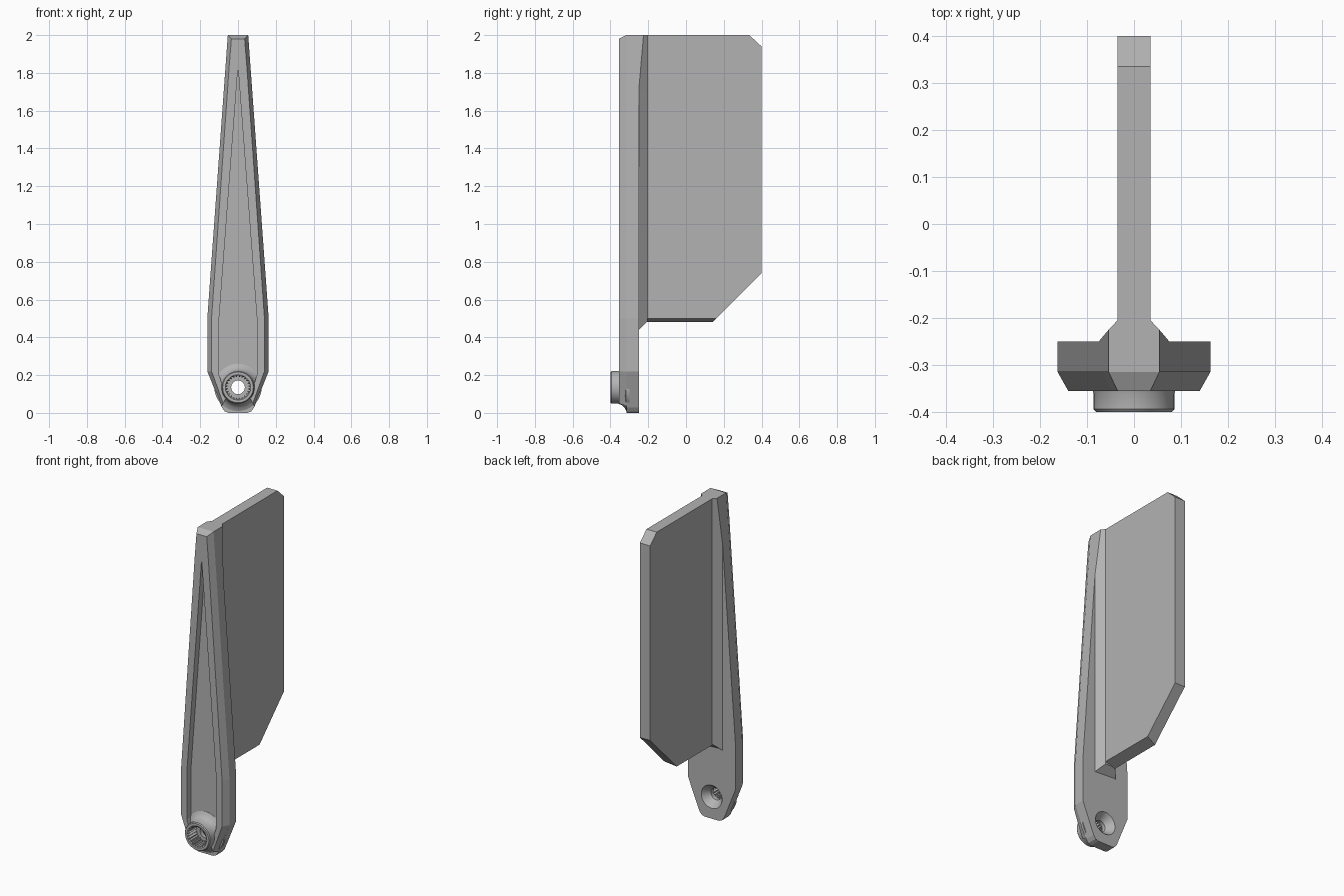
import bpy, bmesh, math

cube = bpy.data.objects.get("Cube")
if cube:
    bpy.data.objects.remove(cube, do_unlink=True)

grey = bpy.data.materials.new("plain_grey")
grey.use_nodes = True
colour = (0.45, 0.45, 0.45, 1)
grey.diffuse_color = colour
grey.node_tree.nodes["Principled BSDF"].inputs["Base Color"].default_value = colour


def loft(name, loops, capped=True, ring=False):
    """Skin a series of equal closed loops; ring joins the last to the first."""
    bm = bmesh.new()
    rows = [[bm.verts.new(p) for p in loop] for loop in loops]
    n = len(rows[0])
    pairs = list(zip(rows, rows[1:])) + ([(rows[-1], rows[0])] if ring else [])
    for a, b in pairs:
        for i in range(n):
            j = (i + 1) % n
            bm.faces.new((a[i], a[j], b[j], b[i]))
    if capped and not ring:
        bm.faces.new(rows[0])
        bm.faces.new(rows[-1])
    bmesh.ops.remove_doubles(bm, verts=bm.verts, dist=1e-5)
    bmesh.ops.recalc_face_normals(bm, faces=bm.faces)
    mesh = bpy.data.meshes.new(name)
    bm.to_mesh(mesh)
    bm.free()
    mesh.materials.append(grey)
    obj = bpy.data.objects.new(name, mesh)
    bpy.context.collection.objects.link(obj)
    return obj


BACK, FLOOR, FRONT = -0.25, -0.315, -0.355
HUB_Z = 0.135

# Arm back plate: tapered outline with a rounded foot
half = [(0.05, 0), (0.07, 0.008), (0.085, 0.028), (0.1625, 0.22), (0.1625, 0.5), (0.054, 2)]
outline = half + [(-x, z) for x, z in reversed(half)]
plate = loft("arm_plate", [[(x, y, z) for x, z in outline] for y in (FLOOR, BACK)])


def circle(r, y, segments=48, tooth=0):
    return [((r - tooth * (i % 2)) * math.cos(2 * math.pi * i / segments), y,
             HUB_Z + (r - tooth * (i % 2)) * math.sin(2 * math.pi * i / segments))
            for i in range(segments)]


# Hole through the plate for the hub
cutter = loft("hub_cutter", [circle(0.071, -0.5), circle(0.071, 0)])
cutter.hide_render = True
cutter.hide_viewport = True
cut = plate.modifiers.new("hub_hole", 'BOOLEAN')
cut.operation = 'DIFFERENCE'
cut.solver = 'EXACT'
cut.object = cutter

# Raised rim with chamfered outside, around the tapered recess
# Stations: outer width, front outer width, front inner width, then heights
stations = [
    (0.087, 0.078, 0.062, 0.035, 0.05, 0.08),
    (0.1625, 0.14, 0.1, 0.22, 0.22, 0.2),
    (0.1625, 0.14, 0.1, 0.5, 0.5, 0.5),
    (0.0663, 0.047, 0, 1.83, 1.83, 1.83),
    (0.054, 0.035, 0, 2, 1.98, 1.98),
]
loops = []
for k, (o, f, i, zo, zf, zi) in enumerate(stations):
    z_floor = zo if k == len(stations) - 1 else zi
    loops.append([(o, FLOOR, zo), (f, FRONT, zf), (i, FRONT, zi), (i, FLOOR, z_floor)])
rim = loft("arm_rim", loops)
rim.modifiers.new("mirror", 'MIRROR').use_clip = True

# Splined hub: flared collar, toothed socket, screw hole and rear countersink
profile = [
    (0.125, -0.30, 0), (0.125, -0.317, 0), (0.108, -0.325, 0), (0.094, -0.34, 0),
    (0.086, -0.36, 0), (0.086, -0.394, 0), (0.081, -0.4, 0), (0.067, -0.4, 0),
    (0.067, -0.394, 0.013), (0.067, -0.32, 0.013), (0.036, -0.32, 0),
    (0.036, -0.295, 0), (0.071, BACK, 0), (0.0715, -0.30, 0),
]
hub = loft("splined_hub", [circle(r, y, tooth=t) for r, y, t in profile], ring=True)
bpy.ops.object.select_all(action='DESELECT')
hub.select_set(True)
bpy.context.view_layer.objects.active = hub
bpy.ops.object.shade_smooth_by_angle(angle=math.radians(25))

# Fin: flat blade with clipped corners and a slightly slanted lower edge
def fin_side(x, low):
    pts = [(-0.26, low), (low - 0.34, low), (0.4, 0.74), (0.4, 1.94), (0.335, 2), (-0.26, 2)]
    return [(x, y, z) for y, z in pts]


fin = loft("fin", [fin_side(-0.035, 0.48), fin_side(0.035, 0.5)])

# Gusset: sloped foot joining the fin to the arm, trimmed to the arm's taper
def gusset_loop(base, mid_y, z_base, z_top):
    right = [(base, BACK - 0.01, z_base), (base, mid_y, z_base), (0.035, -0.205, z_top)]
    return right + [(-x, y, z) for x, y, z in reversed(right)]


loft("fin_gusset", [
    gusset_loop(0.075, BACK, 0.44, 0.485),
    gusset_loop(0.075, BACK, 1.71, 1.71),
    gusset_loop(0.054, -0.225, 2, 2),
])
